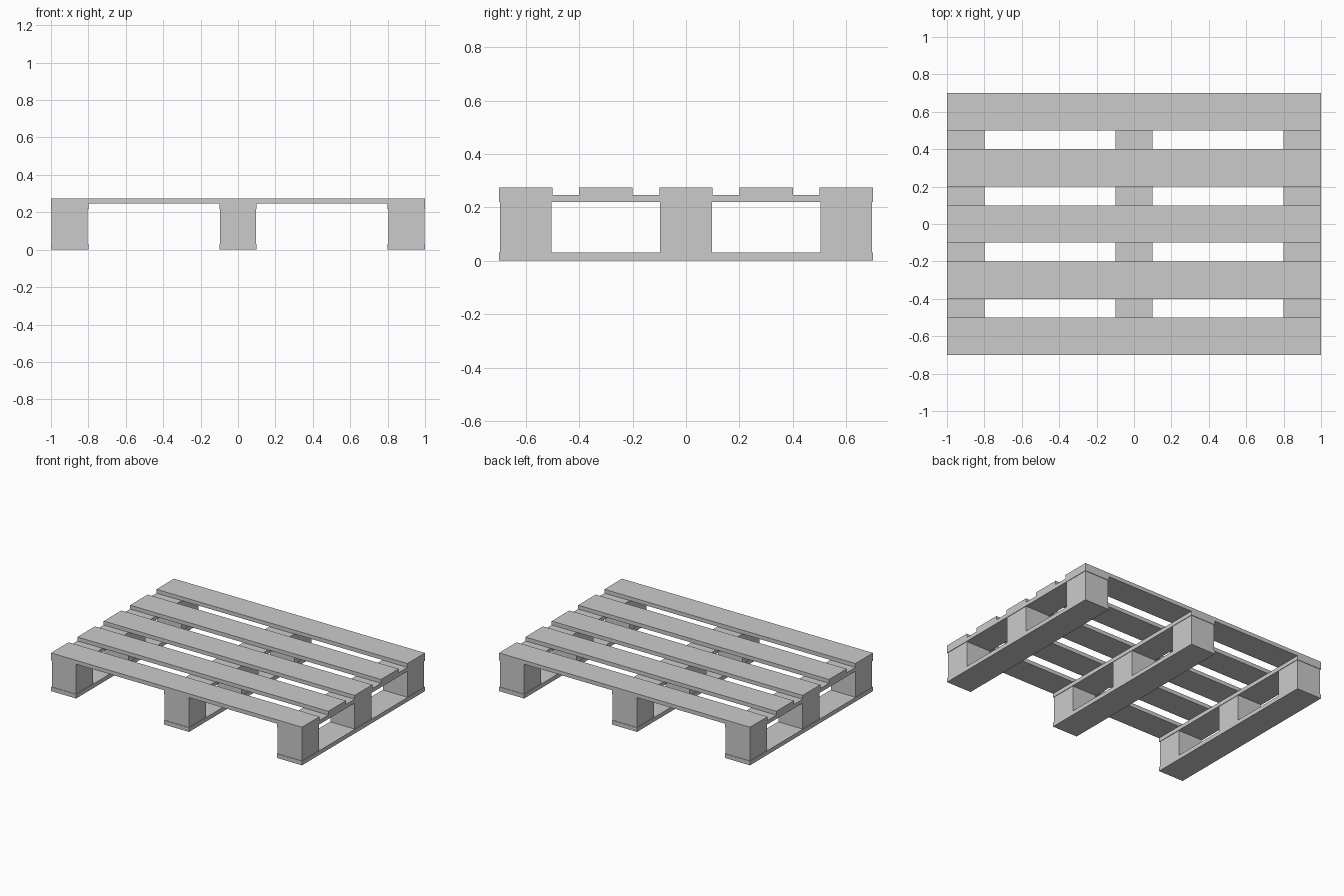
import bpy

if "Cube" in bpy.data.objects:
    bpy.data.objects.remove(bpy.data.objects["Cube"])


def box(name, x, y, z0, z1, sx, sy):
    bpy.ops.mesh.primitive_cube_add(size=1, location=(x, y, (z0 + z1) / 2))
    ob = bpy.context.object
    ob.name = name
    ob.scale = (sx, sy, z1 - z0)
    bpy.ops.object.transform_apply(location=False, rotation=False, scale=True)
    return ob


# Heights of the layers
BOTTOM, BLOCK, BEARER, TOP = 0.03, 0.219, 0.247, 0.275

# Three runners: bottom board, three blocks and a cross bearer
for i, x in enumerate((-0.9, 0.0, 0.9), 1):
    box(f"bottom_board_{i}", x, 0, 0, BOTTOM, 0.2, 1.4)
    box(f"cross_bearer_{i}", x, 0, BLOCK, BEARER, 0.2, 1.4)
    for j, y in enumerate((-0.6, 0.0, 0.6), 1):
        box(f"block_{i}_{j}", x, y, BOTTOM, BLOCK, 0.193, 0.193)

# Five deck slats
for i in range(5):
    box(f"deck_slat_{i + 1}", 0, -0.6 + 0.3 * i, BEARER, TOP, 2.0, 0.2)
